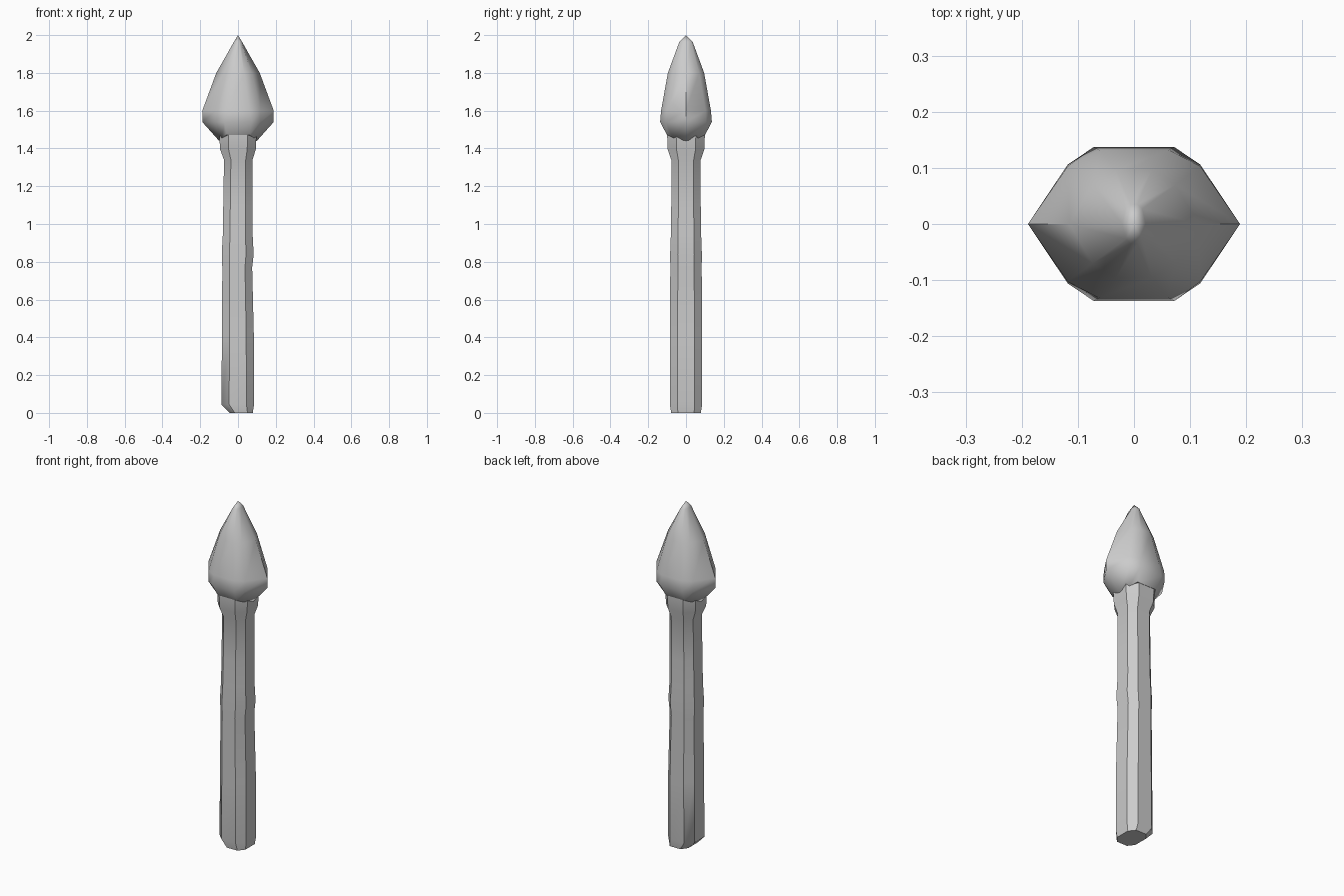
import bpy, bmesh, math

if "Cube" in bpy.data.objects:
    bpy.data.objects.remove(bpy.data.objects["Cube"])


def loft(name, rings, smooth_deg, tip=None):
    """Skin a list of equal-length point rings; close with caps or a tip."""
    bm = bmesh.new()
    loops = [[bm.verts.new(p) for p in r] for r in rings]
    n = len(loops[0])
    for a, b in zip(loops, loops[1:]):
        for i in range(n):
            j = (i + 1) % n
            bm.faces.new((a[i], a[j], b[j], b[i]))
    bm.faces.new(loops[0][::-1])
    if tip:
        t = bm.verts.new(tip)
        for i in range(n):
            bm.faces.new((loops[-1][i], loops[-1][(i + 1) % n], t))
    else:
        bm.faces.new(loops[-1])
    bmesh.ops.recalc_face_normals(bm, faces=bm.faces[:])
    me = bpy.data.meshes.new(name)
    bm.to_mesh(me)
    bm.free()
    ob = bpy.data.objects.new(name, me)
    bpy.context.collection.objects.link(ob)
    bpy.ops.object.select_all(action='DESELECT')
    ob.select_set(True)
    bpy.context.view_layer.objects.active = ob
    bpy.ops.object.shade_smooth_by_angle(angle=math.radians(smooth_deg))
    return ob


def octagon(x0, x1, y, z, k=0.5):
    """Chamfered rectangle: x range, half depth, height, flat fraction."""
    cx, hx = (x0 + x1) / 2, (x1 - x0) / 2
    unit = [(1, -k), (1, k), (k, 1), (-k, 1), (-1, k), (-1, -k), (-k, -1), (k, -1)]
    return [(cx + u * hx, v * y, z) for u, v in unit]


def blade_ring(a, b, c):
    """Ten-sided lens section from edge, shoulder and face points (x, y, z)."""
    ax, az = a
    right = [(ax, 0, az), b, c]
    left = [(-x, y, z) for x, y, z in reversed(right)]
    back = right + left
    front = [(x, -y, z) for x, y, z in reversed(back[1:-1])]
    return back + front


# Hewn handle with a chipped foot, slight waist and flared collar
base = octagon(-0.088, 0.085, 0.086, 0.045, 0.53)
foot = octagon(-0.045, 0.078, 0.078, 0.0, 0.55)
loft("handle", [
    foot,
    base,
    octagon(-0.085, 0.084, 0.086, 0.40, 0.52),
    octagon(-0.083, 0.075, 0.083, 0.77, 0.52),
    octagon(-0.086, 0.083, 0.084, 0.84, 0.52),
    octagon(-0.080, 0.077, 0.080, 0.95, 0.52),
    octagon(-0.078, 0.077, 0.078, 1.10, 0.52),
    octagon(-0.074, 0.077, 0.078, 1.34, 0.52),
    octagon(-0.095, 0.094, 0.097, 1.395, 0.52),
    octagon(-0.099, 0.098, 0.100, 1.475, 0.52),
], 40)

# Spear head with sharp side edges
loft("spear_head", [
    blade_ring((0.100, 1.44), (0.085, 0.065, 1.455), (0.060, 0.101, 1.472)),
    blade_ring((0.189, 1.54), (0.118, 0.106, 1.54), (0.072, 0.137, 1.54)),
    blade_ring((0.189, 1.60), (0.118, 0.103, 1.60), (0.062, 0.132, 1.60)),
    blade_ring((0.115, 1.80), (0.074, 0.070, 1.80), (0.032, 0.096, 1.80)),
    blade_ring((0.021, 1.965), (0.015, 0.027, 1.965), (0.006, 0.035, 1.965)),
], 58, tip=(0, 0, 2.0))
